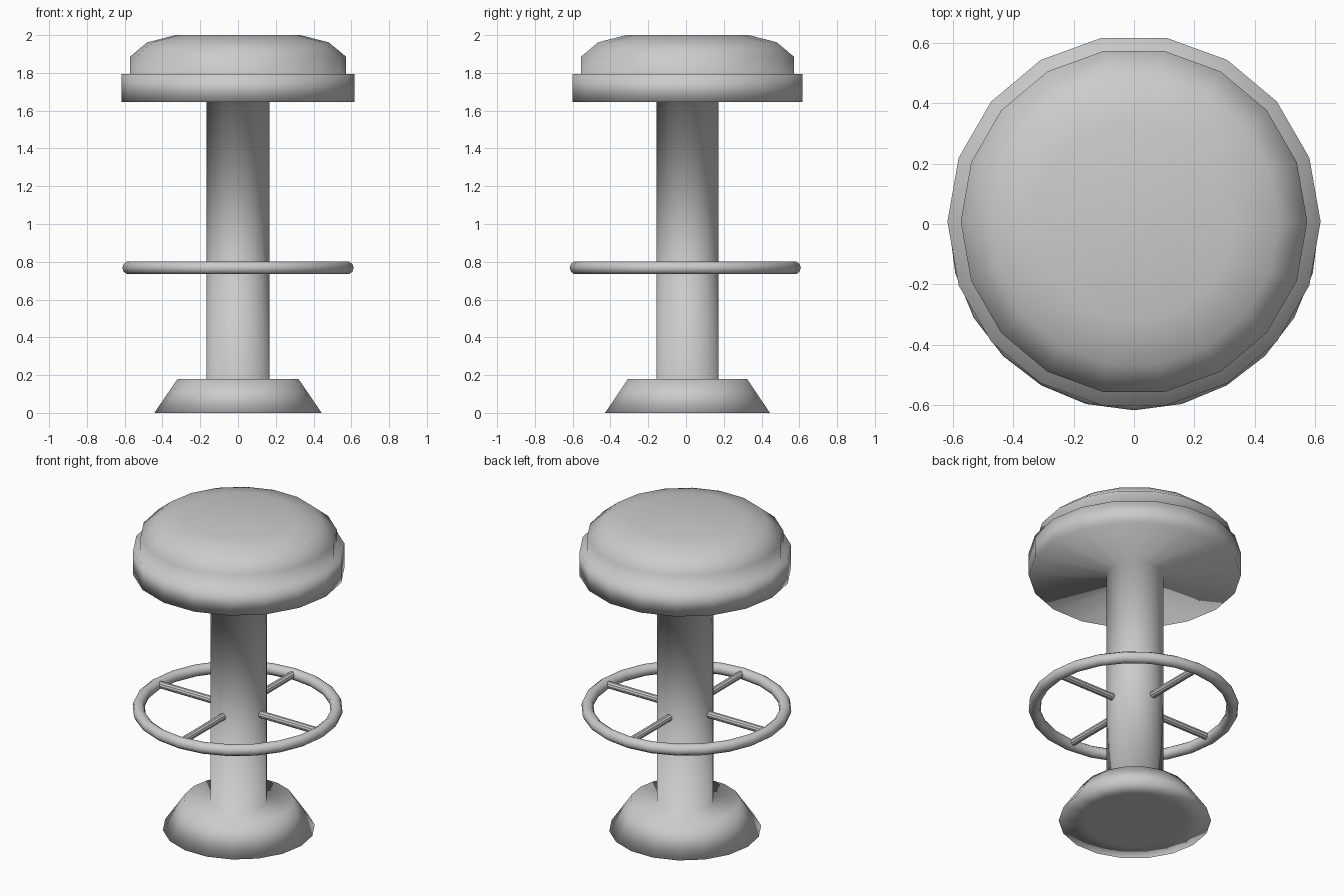
import bpy
import math
from mathutils import Vector

cube = bpy.data.objects.get("Cube")
if cube:
    bpy.data.objects.remove(cube, do_unlink=True)

GREY = (0.6, 0.6, 0.6, 1.0)
mat = bpy.data.materials.new("plain grey")
mat.use_nodes = True
mat.diffuse_color = GREY
mat.node_tree.nodes["Principled BSDF"].inputs["Base Color"].default_value = GREY


def finish(obj, name):
    """Name, colour and smooth the object."""
    obj.name = obj.data.name = name
    obj.data.materials.clear()
    obj.data.materials.append(mat)
    for poly in obj.data.polygons:
        poly.use_smooth = True


def lathe(name, profile, sides, centre_y):
    """Spin a closed (radius, height) profile around z, capping both ends."""
    verts, faces = [], []
    for r, z in profile:
        for i in range(sides):
            a = math.tau * i / sides
            verts.append((r * math.cos(a), r * math.sin(a) + centre_y, z))
    for k in range(len(profile) - 1):
        for i in range(sides):
            j = (i + 1) % sides
            low, high = k * sides, (k + 1) * sides
            faces.append((low + i, low + j, high + j, high + i))
    faces.append(tuple(reversed(range(sides))))
    faces.append(tuple(range(len(verts) - sides, len(verts))))
    mesh = bpy.data.meshes.new(name)
    mesh.from_pydata(verts, [], faces)
    obj = bpy.data.objects.new(name, mesh)
    bpy.context.collection.objects.link(obj)
    finish(obj, name)


# Flared base, column, seat rim and cushion as one continuous turned body
lathe("stool_body", [
    (0.30, 0.0), (0.443, 0.0), (0.32, 0.18),          # base
    (0.166, 0.18), (0.166, 1.645),                    # column
    (0.617, 1.645), (0.617, 1.795),                   # seat rim
    (0.573, 1.795), (0.573, 1.885),                   # cushion side
    (0.48, 1.962), (0.33, 2.0),                       # cushion crown
], 18, 0.008)

# Foot ring
RING_Z = 0.768
bpy.ops.mesh.primitive_torus_add(
    major_segments=24, minor_segments=10, major_radius=0.577,
    minor_radius=0.035, location=(0, -0.004, RING_Z))
finish(bpy.context.object, "foot_ring")

# Four spokes from the column to the foot ring
INNER, OUTER = 0.14, 0.577
for i, side in enumerate(("left", "back", "right", "front")):
    a = i * math.pi / 2
    direction = Vector((math.cos(a), math.sin(a), 0))
    bpy.ops.mesh.primitive_cylinder_add(
        vertices=10, radius=0.022, depth=OUTER - INNER,
        location=direction * (INNER + OUTER) / 2 + Vector((0, 0, RING_Z + 0.004)),
        rotation=(0, math.pi / 2, a))
    finish(bpy.context.object, side + "_spoke")
    bpy.ops.object.shade_smooth_by_angle()
